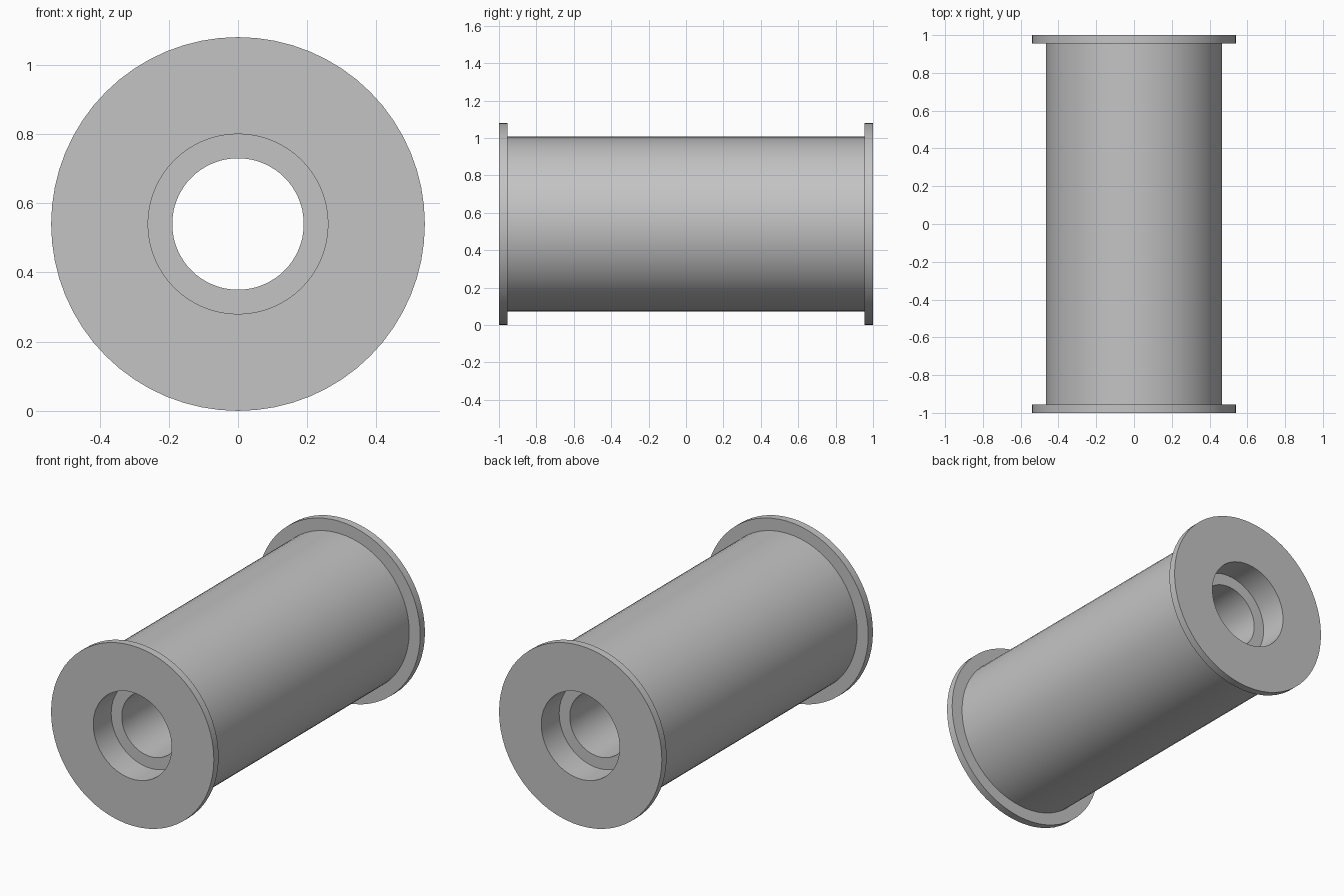
import bpy
import bmesh
import math
from mathutils import Matrix, Vector

cube = bpy.data.objects.get("Cube")
if cube:
    bpy.data.objects.remove(cube, do_unlink=True)

# Main dimensions
HALF_LENGTH = 1.0
FLANGE_RADIUS, FLANGE_THICKNESS = 0.54, 0.045
BODY_RADIUS = 0.467
BORE_RADIUS = 0.19
RECESS_RADIUS, RECESS_DEPTH = 0.26, 0.17
SEGMENTS = 64

grey = bpy.data.materials.new("plain grey")
grey.use_nodes = True
colour = (0.55, 0.55, 0.55, 1)
grey.diffuse_color = colour
grey.node_tree.nodes["Principled BSDF"].inputs["Base Color"].default_value = colour

# Half of the cross-section as (radius, y), from bore to body; mirrored for the back
inner = HALF_LENGTH - RECESS_DEPTH
shoulder = HALF_LENGTH - FLANGE_THICKNESS
front = [
    (BORE_RADIUS, -inner),
    (RECESS_RADIUS, -inner),
    (RECESS_RADIUS, -HALF_LENGTH),
    (FLANGE_RADIUS, -HALF_LENGTH),
    (FLANGE_RADIUS, -shoulder),
    (BODY_RADIUS, -shoulder),
]
profile = front + [(r, -y) for r, y in reversed(front)]

# Flanged sleeve: closed cross-section revolved around the y axis
bm = bmesh.new()
rings = []
for i in range(SEGMENTS):
    turn = Matrix.Rotation(math.tau * i / SEGMENTS, 3, "Y")
    rings.append([bm.verts.new(turn @ Vector((0, y, r))) for r, y in profile])
for i, ring in enumerate(rings):
    following = rings[(i + 1) % SEGMENTS]
    for j in range(len(profile)):
        k = (j + 1) % len(profile)
        bm.faces.new((ring[j], ring[k], following[k], following[j]))
bmesh.ops.recalc_face_normals(bm, faces=bm.faces)

mesh = bpy.data.meshes.new("flanged_sleeve")
bm.to_mesh(mesh)
bm.free()
mesh.materials.append(grey)
sleeve = bpy.data.objects.new("flanged_sleeve", mesh)
sleeve.location.z = FLANGE_RADIUS
bpy.context.collection.objects.link(sleeve)

# Smooth round walls with crisp rims
bpy.ops.object.select_all(action="DESELECT")
sleeve.select_set(True)
bpy.context.view_layer.objects.active = sleeve
bpy.ops.object.shade_smooth_by_angle(angle=math.radians(30))
